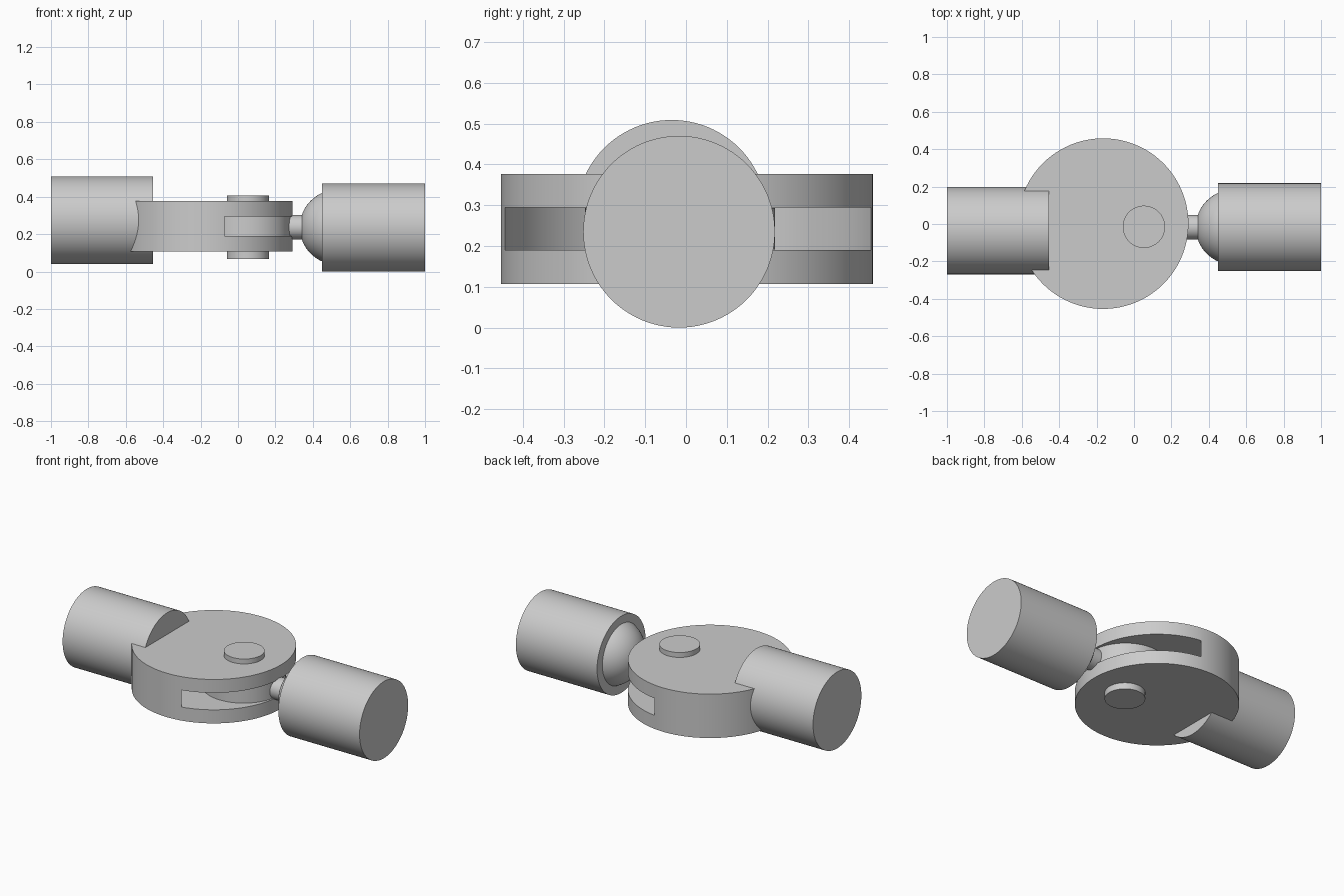
import bpy
import math

if "Cube" in bpy.data.objects:
    bpy.data.objects.remove(bpy.data.objects["Cube"], do_unlink=True)

# One plain grey for the whole joint
GREY = (0.6, 0.6, 0.6, 1)
metal = bpy.data.materials.new("plain_grey")
metal.use_nodes = True
metal.diffuse_color = GREY
metal.node_tree.nodes["Principled BSDF"].inputs["Base Color"].default_value = GREY


def finish(obj, name):
    obj.name = name
    obj.data.materials.clear()
    obj.data.materials.append(metal)
    bpy.ops.object.shade_smooth_by_angle(angle=math.radians(30))
    return obj


def cylinder(name, radius, start, end, centre, axis="Z"):
    """Cylinder from start to end along the axis; centre gives the other two coordinates."""
    mid = (start + end) / 2
    along_x = axis == "X"
    location = (mid, *centre) if along_x else (*centre, mid)
    bpy.ops.mesh.primitive_cylinder_add(
        vertices=96, radius=radius, depth=end - start, location=location,
        rotation=(0, math.pi / 2 if along_x else 0, 0))
    return finish(bpy.context.object, name)


# Fork disc, with a deep concave slot for the tongue
fork_disc = cylinder("fork_disc", 0.456, 0.107, 0.376, (-0.165, 0.002))
cutter = cylinder("slot_cutter", 0.47, 0.19, 0.294, (0.05, 0.01))
cutter.hide_render = True
slot = fork_disc.modifiers.new("slot", "BOOLEAN")
slot.operation = "DIFFERENCE"
slot.solver = "EXACT"
slot.object = cutter
bpy.ops.object.select_all(action="DESELECT")
fork_disc.select_set(True)
bpy.context.view_layer.objects.active = fork_disc
bpy.ops.object.modifier_apply(modifier=slot.name)
bpy.data.objects.remove(cutter, do_unlink=True)
finish(fork_disc, "fork_disc")

# Round tongue held in the slot by the hinge pin
cylinder("tongue_disc", 0.233, 0.191, 0.293, (0.05, -0.015))
cylinder("hinge_pin", 0.113, 0.068, 0.406, (0.053, -0.015))

# Neck and ball
HINGE_AXIS = (-0.017, 0.237)
cylinder("neck", 0.065, 0.25, 0.4, HINGE_AXIS, "X")
bpy.ops.mesh.primitive_uv_sphere_add(
    segments=64, ring_count=32, radius=0.2, location=(0.53, *HINGE_AXIS),
    rotation=(0, math.pi / 2, 0))
finish(bpy.context.object, "ball")

# Solid end barrels
cylinder("socket_barrel", 0.235, 0.45, 1.0, (-0.017, 0.235), "X")
cylinder("fork_barrel", 0.234, -1.0, -0.455, (-0.035, 0.275), "X")
